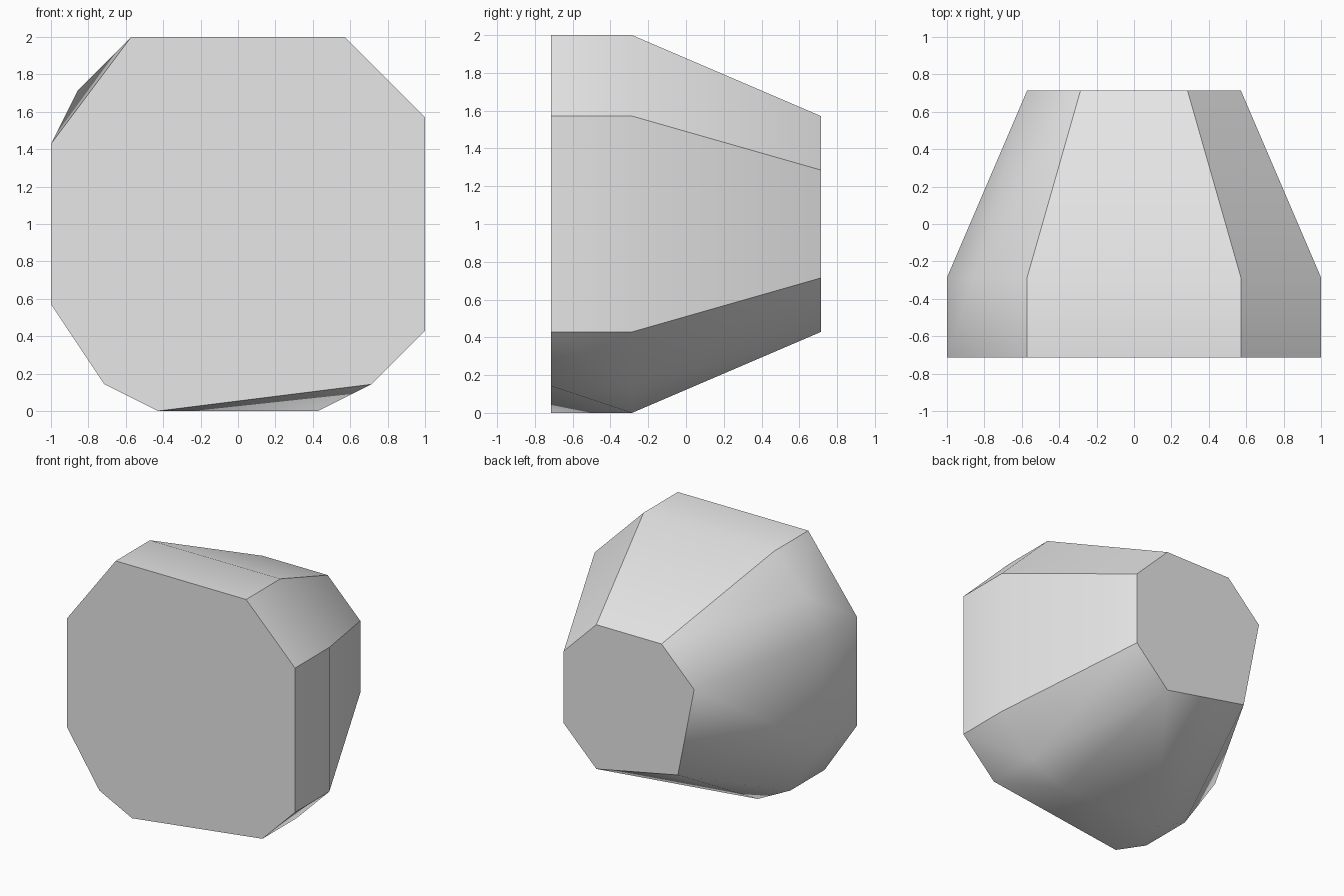
import bpy, bmesh, math

cube = bpy.data.objects.get("Cube")
if cube:
    bpy.data.objects.remove(cube, do_unlink=True)

# One plain grey material
grey = bpy.data.materials.new("plain_grey")
grey.use_nodes = True
colour = (0.8, 0.8, 0.8, 1)
grey.diffuse_color = colour
grey.node_tree.nodes["Principled BSDF"].inputs["Base Color"].default_value = colour

# Outlines of the block as (x, z) in grid steps, keyed by depth y
STEP = 1 / 7
upper_right = [(4, 14), (7, 11), (7, 3), (5, 1)]
lower_left = [(-3, 0), (-5, 1), (-7, 4), (-7, 10)]
outlines = {
    -5: upper_right + lower_left + [(-4, 14)],
    -2: upper_right + [(3, 0)] + lower_left + [(-6, 12), (-4, 14)],
    5: [(2, 11), (4, 9), (4, 5), (2, 3), (-3, 4), (-4, 9), (-2, 11)],
}

# Faceted block: convex skin around the three outlines
bm = bmesh.new()
for y, outline in outlines.items():
    for x, z in outline:
        bm.verts.new((x * STEP, y * STEP, z * STEP))
bmesh.ops.convex_hull(bm, input=bm.verts[:])
bmesh.ops.dissolve_limit(bm, angle_limit=math.radians(0.5),
                         verts=bm.verts[:], edges=bm.edges[:])
bmesh.ops.recalc_face_normals(bm, faces=bm.faces[:])

mesh = bpy.data.meshes.new("faceted_block")
bm.to_mesh(mesh)
bm.free()
mesh.materials.append(grey)
block = bpy.data.objects.new("faceted_block", mesh)
bpy.context.collection.objects.link(block)

# Soft shading across shallow edges only
bpy.ops.object.select_all(action='DESELECT')
block.select_set(True)
bpy.context.view_layer.objects.active = block
bpy.ops.object.shade_smooth_by_angle(angle=math.radians(35))
